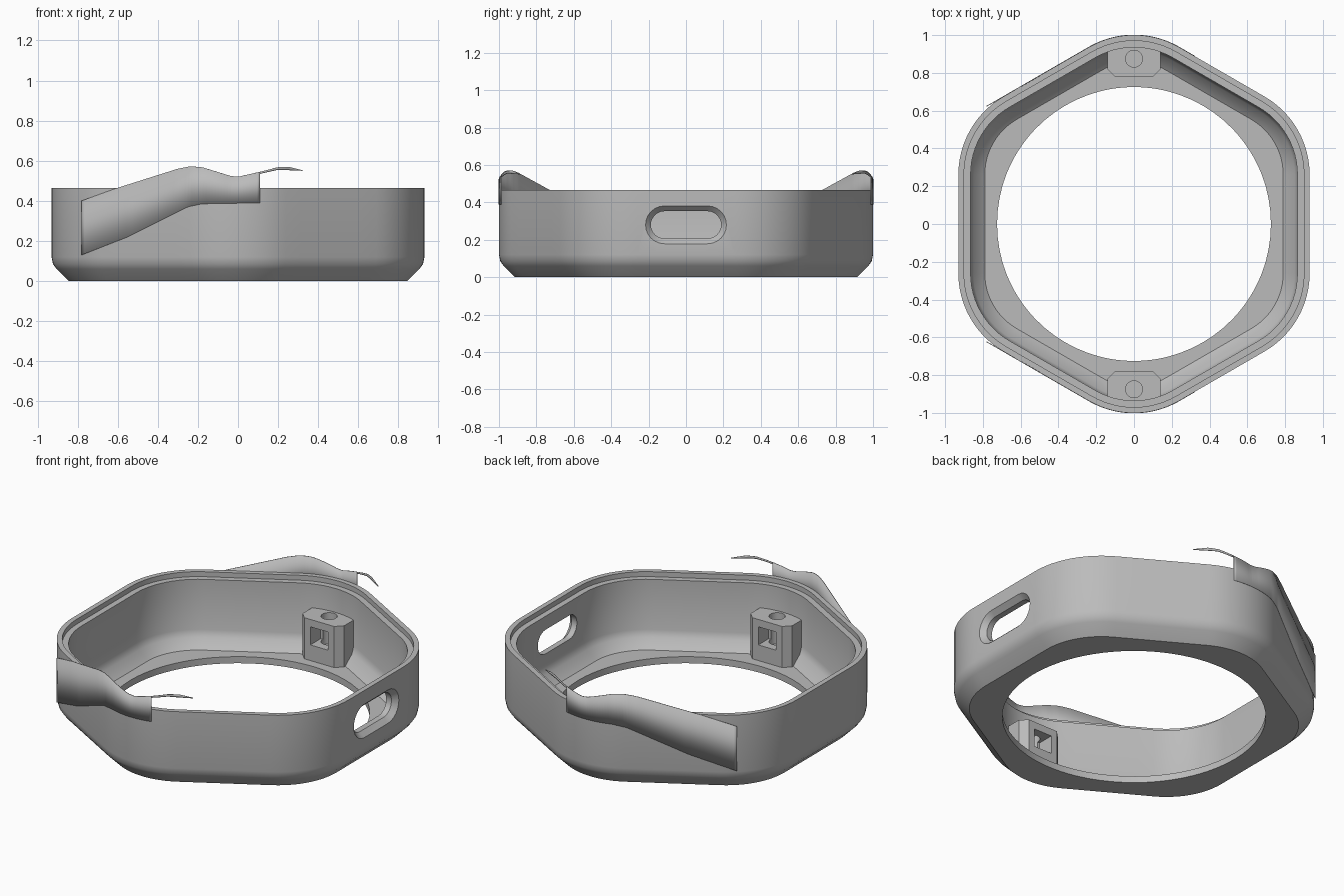
import bpy, bmesh
from math import sin, cos, pi, radians, sqrt
from mathutils import Vector

cube = bpy.data.objects.get("Cube")
if cube:
    bpy.data.objects.remove(cube, do_unlink=True)

APOTHEM, RADIUS = 0.93, 0.478
CENTRE = (APOTHEM - RADIUS) / cos(pi / 6)

grey = bpy.data.materials.new("plain_grey")
grey.use_nodes = True
COLOUR = (0.5, 0.5, 0.5, 1)
grey.diffuse_color = COLOUR
grey.node_tree.nodes["Principled BSDF"].inputs["Base Color"].default_value = COLOUR


def make(name, bm, closed=True):
    if closed:
        bmesh.ops.recalc_face_normals(bm, faces=bm.faces)
    mesh = bpy.data.meshes.new(name)
    bm.to_mesh(mesh)
    bm.free()
    mesh.materials.append(grey)
    ob = bpy.data.objects.new(name, mesh)
    bpy.context.collection.objects.link(ob)
    return ob


def loft(name, rings, closed=False):
    """Skin equal-length rings; cap the ends or join last to first."""
    bm = bmesh.new()
    loops = [[bm.verts.new(p) for p in ring] for ring in rings]
    n = len(loops[0])
    pairs = list(zip(loops, loops[1:]))
    if closed:
        pairs.append((loops[-1], loops[0]))
    else:
        bm.faces.new(loops[0])
        bm.faces.new(loops[-1])
    for a, b in pairs:
        for i in range(n):
            j = (i + 1) % n
            bm.faces.new((a[i], a[j], b[j], b[i]))
    return make(name, bm)


def activate(ob):
    bpy.ops.object.select_all(action='DESELECT')
    ob.select_set(True)
    bpy.context.view_layer.objects.active = ob


def cut(ob, cutter):
    cutter.hide_render = True
    mod = ob.modifiers.new("cut", 'BOOLEAN')
    mod.operation, mod.solver, mod.object = 'DIFFERENCE', 'EXACT', cutter
    activate(ob)
    bpy.ops.object.modifier_apply(modifier=mod.name)
    bpy.data.objects.remove(cutter, do_unlink=True)


def smooth(ob, angle=30):
    activate(ob)
    bpy.ops.object.shade_smooth_by_angle(angle=radians(angle))


def hexagon(inset, z, arc=12, flat=6):
    """Rounded hexagon with tips on the y axis, offset inwards."""
    r, pts = RADIUS - inset, []
    corners = []
    for k in range(6):
        mid = radians(30 + 60 * k)
        c = Vector((cos(mid), sin(mid), 0)) * CENTRE
        corners.append([c + Vector((cos(a), sin(a), 0)) * r for a in
                        (mid + pi / 3 * (i / arc - 0.5) for i in range(arc + 1))])
    for k, corner in enumerate(corners):
        end, start = corner[-1], corners[(k + 1) % 6][0]
        pts += corner + [end.lerp(start, i / flat) for i in range(1, flat)]
    return [Vector((p.x, p.y, z)) for p in pts]


def circle_ring(radius, z):
    return [Vector((p.x, p.y, 0)).normalized() * radius + Vector((0, 0, z))
            for p in hexagon(0, 0)]


# Shell: chamfered base, stepped rim, sloped inside, round opening
profile = [(0.085, 0), (0.025, 0.06), (0.007, 0.085), (0, 0.12), (0, 0.465),
           (0.03, 0.465), (0.03, 0.435), (0.065, 0.435), (0.065, 0.13),
           (0.08, 0.09), (0.14, 0.04)]
rings = [hexagon(d, z) for d, z in profile]
rings += [circle_ring(0.725, 0.04), circle_ring(0.725, 0)]
shell = loft("shell", rings, closed=True)


# Countersunk side opening
def stadium(x, r, half=0.115, z=0.28, n=12):
    pts = []
    for side in (1, -1):
        for i in range(n + 1):
            a = pi * i / n - pi / 2
            pts.append((x, side * (half + r * cos(a)), z + side * r * sin(a)))
    return pts


cut(shell, loft("slot_cutter", [stadium(0.95, 0.12), stadium(0.9, 0.073),
                                stadium(0.8, 0.073)]))
smooth(shell)


# Screw bosses with a nut pocket
def prism(name, outline, z0, z1):
    return loft(name, [[(x, y, z) for x, y in outline] for z in (z0, z1)])


def boss(name, side):
    half = [(0.1, 0.78), (0.14, 0.82), (0.14, 0.915), (0.07, 0.935)]
    outline = half + [(-x, y) for x, y in reversed(half)]
    ob = prism(name, [(x, side * y) for x, y in outline], 0.03, 0.29)
    hole = [(0.045 * cos(a), side * 0.875 + 0.045 * sin(a))
            for a in (2 * pi * i / 24 for i in range(24))]
    cut(ob, prism("hole_cutter", hole, 0.1, 0.4))
    pocket = [(-0.06, 0.7), (0.06, 0.7), (0.06, 0.88), (-0.06, 0.88)]
    cut(ob, prism("pocket_cutter", [(x, side * y) for x, y in pocket], 0.135, 0.245))
    smooth(ob)


# Thin wavy skins that follow the wall and rise above the rim
def wall_y(x):
    if abs(x) < RADIUS / 2:
        return CENTRE + sqrt(RADIUS ** 2 - x * x)
    return (APOTHEM - abs(x) / 2) / cos(pi / 6)


def height(x, keys):
    for (x0, z0), (x1, z1) in zip(keys, keys[1:]):
        if x <= x1:
            return z0 + (z1 - z0) * (x - x0) / (x1 - x0)
    return keys[-1][1]


def skin(name, side, low, high, steps):
    bm = bmesh.new()
    x0, x1 = low[0][0], low[-1][0]
    cols = []
    for i in range(steps + 1):
        x = x0 + (x1 - x0) * i / steps
        cols.append([bm.verts.new((x, side * wall_y(x), height(x, k))) for k in (low, high)])
    for a, b in zip(cols, cols[1:]):
        bm.faces.new((a[0], b[0], b[1], a[1]))
    if side > 0:
        bmesh.ops.reverse_faces(bm, faces=bm.faces)
    ob = make(name, bm, closed=False)
    mod = ob.modifiers.new("thickness", 'SOLIDIFY')
    mod.thickness, mod.offset = 0.004, 0
    smooth(ob)


crest_low = [(-0.78, 0.13), (-0.55, 0.22), (-0.25, 0.37), (-0.18, 0.385), (0.11, 0.39)]
crest_high = [(-0.78, 0.4), (-0.6, 0.465), (-0.3, 0.56), (-0.24, 0.572),
              (-0.18, 0.568), (-0.04, 0.525), (0, 0.52), (0.11, 0.545)]
tip_low = [(0.11, 0.535), (0.2, 0.555), (0.32, 0.55)]
tip_high = [(0.11, 0.545), (0.2, 0.568), (0.25, 0.57), (0.32, 0.553)]

for label, side in (("front", -1), ("back", 1)):
    boss(label + "_screw_boss", side)
    skin(label + "_crest", side, crest_low, crest_high, 60)
    skin(label + "_crest_tip", side, tip_low, tip_high, 12)
